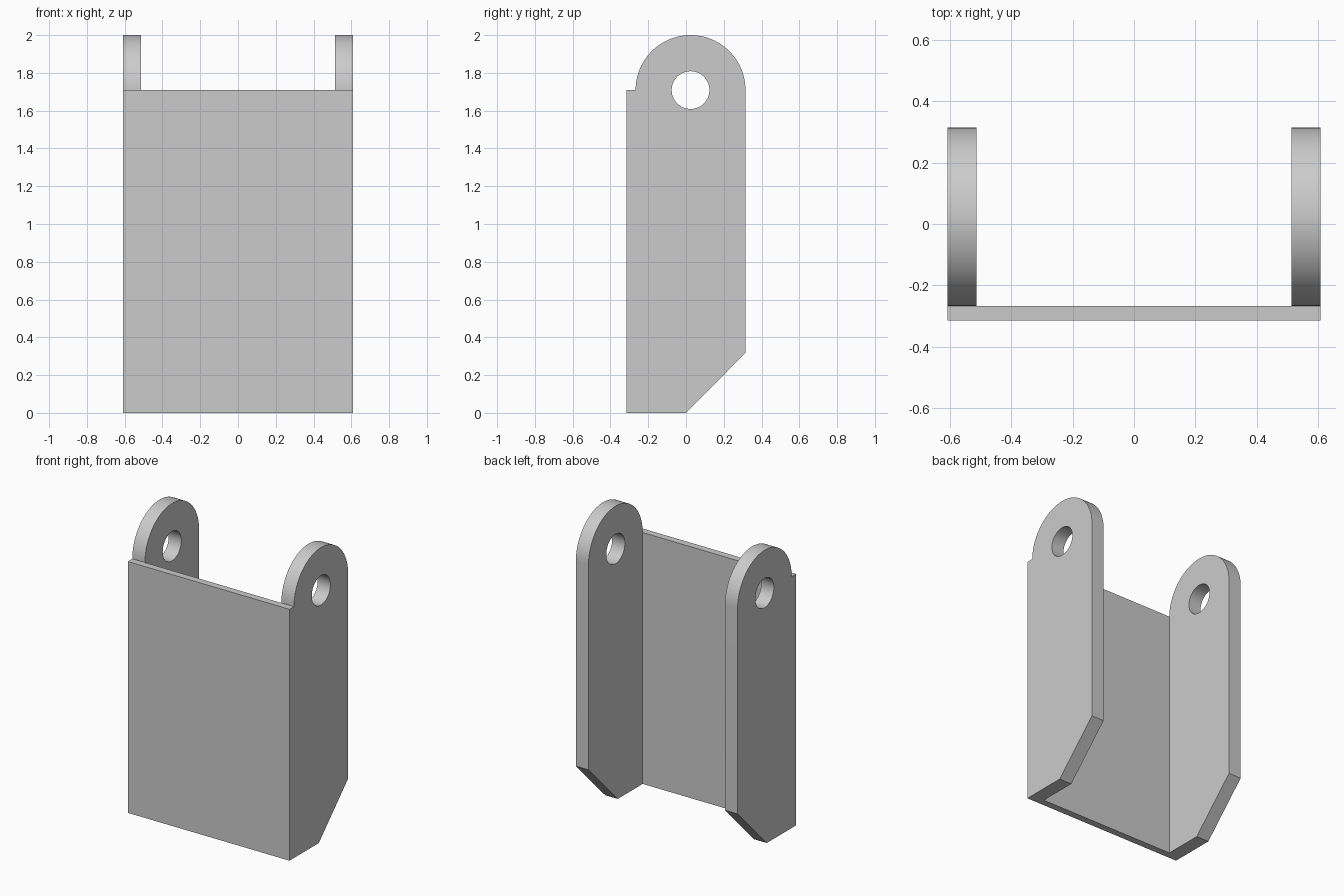
import bpy
import bmesh
from math import cos, sin, pi, radians
from mathutils import Vector

cube = bpy.data.objects.get("Cube")
if cube:
    bpy.data.objects.remove(cube, do_unlink=True)

HALF_W, ARM_T = 0.608, 0.095       # half width, arm thickness
FRONT, WALL_BACK, BACK = -0.315, -0.267, 0.315
PIVOT_Y, PIVOT_Z = 0.024, 1.709    # centre of the rounded arm end
HOLE_R, CHAMFER_Z = 0.1, 0.318

grey = bpy.data.materials.new("plain grey")
grey.use_nodes = True
colour = (0.6, 0.6, 0.6, 1)
grey.diffuse_color = colour
grey.node_tree.nodes["Principled BSDF"].inputs["Base Color"].default_value = colour


def arc(radius, start, end, steps):
    return [(PIVOT_Y + radius * cos(start + (end - start) * i / steps),
             PIVOT_Z + radius * sin(start + (end - start) * i / steps))
            for i in range(steps + 1)]


def prism(name, loops, x0, x1):
    """Extrude a (y, z) outline, with optional hole loops, from x0 to x1."""
    bm = bmesh.new()
    edges = []
    for loop in loops:
        vs = [bm.verts.new((x0, y, z)) for y, z in loop]
        edges += [bm.edges.new((a, b)) for a, b in zip(vs, vs[1:] + vs[:1])]
    bmesh.ops.triangle_fill(bm, edges=edges, use_beauty=True, normal=Vector((1, 0, 0)))
    out = bmesh.ops.extrude_face_region(bm, geom=bm.faces[:], use_keep_orig=True)
    moved = [g for g in out["geom"] if isinstance(g, bmesh.types.BMVert)]
    bmesh.ops.translate(bm, vec=(x1 - x0, 0, 0), verts=moved)
    bmesh.ops.recalc_face_normals(bm, faces=bm.faces[:])
    mesh = bpy.data.meshes.new(name)
    bm.to_mesh(mesh)
    bm.free()
    mesh.materials.append(grey)
    obj = bpy.data.objects.new(name, mesh)
    bpy.context.collection.objects.link(obj)
    bpy.ops.object.select_all(action='DESELECT')
    obj.select_set(True)
    bpy.context.view_layer.objects.active = obj
    bpy.ops.object.shade_smooth_by_angle(angle=radians(30))


# Thin front wall
prism("front_wall", [[(FRONT, 0), (WALL_BACK, 0), (WALL_BACK, PIVOT_Z), (FRONT, PIVOT_Z)]],
      -HALF_W, HALF_W)

# Side arms: chamfered foot, rounded top, pivot hole
outline = [(WALL_BACK, 0), (0, 0), (BACK, CHAMFER_Z)]
outline += arc(BACK - PIVOT_Y, 0, pi, 48)
hole = arc(HOLE_R, 0, 2 * pi, 48)[:-1]
for side, sign in (("left", 1), ("right", -1)):
    prism(side + "_arm", [outline, hole], sign * (HALF_W - ARM_T), sign * HALF_W)
